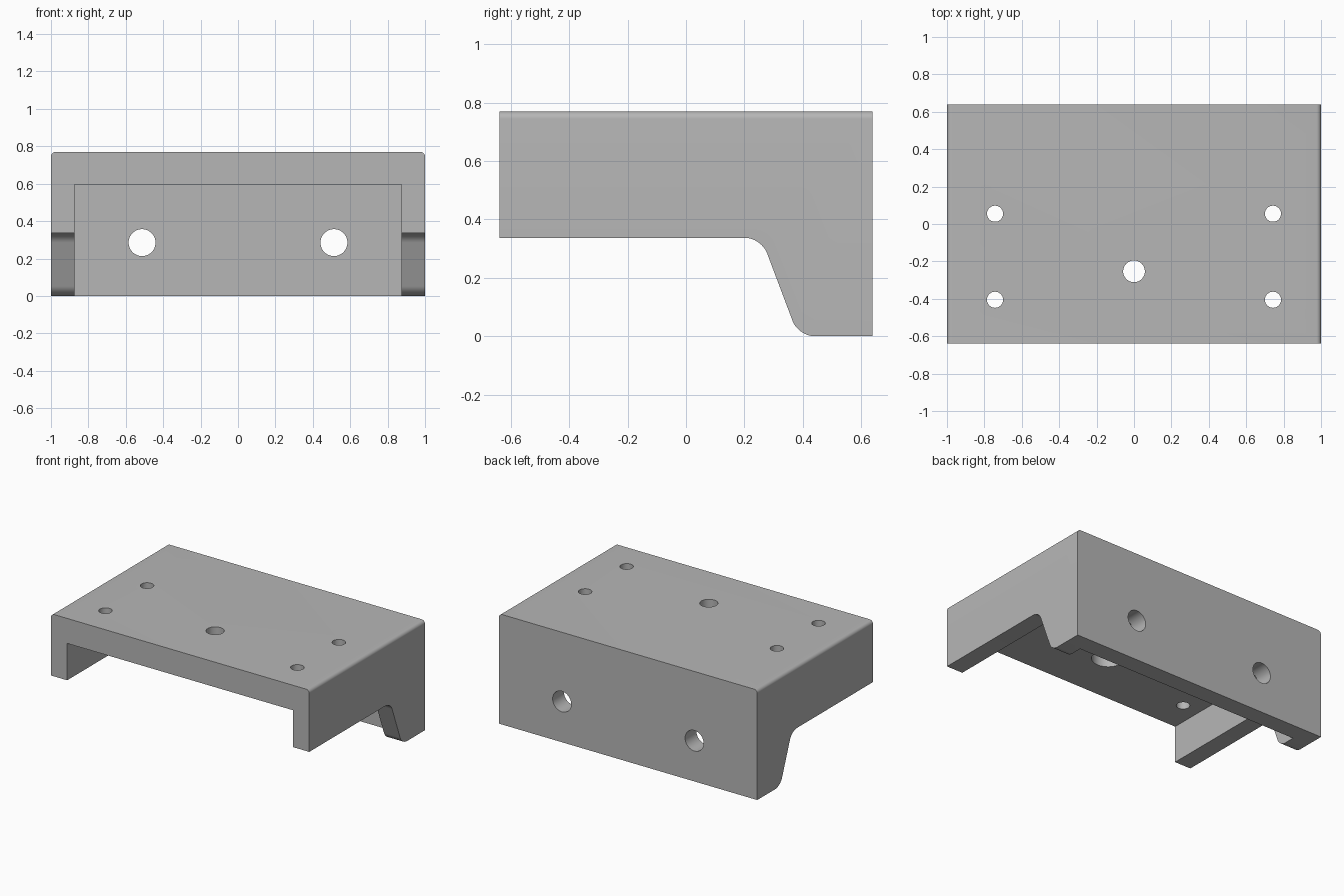
import bpy, bmesh, math
from mathutils import Matrix

cube = bpy.data.objects.get("Cube")
if cube:
    bpy.data.objects.remove(cube, do_unlink=True)

WALL, HALF_Y, TOP = 0.125, 0.64, 0.77
CEILING, SKIRT = 0.595, 0.337

grey = bpy.data.materials.new("machined grey")
grey.use_nodes = True
colour = (0.47, 0.47, 0.47, 1)
grey.diffuse_color = colour
grey.node_tree.nodes["Principled BSDF"].inputs["Base Color"].default_value = colour


def make_object(name, bm):
    bmesh.ops.recalc_face_normals(bm, faces=bm.faces[:])
    mesh = bpy.data.meshes.new(name)
    bm.to_mesh(mesh)
    bm.free()
    mesh.materials.append(grey)
    obj = bpy.data.objects.new(name, mesh)
    bpy.context.collection.objects.link(obj)
    return obj


def round_edges(bm, test, size):
    edges = [e for e in bm.edges if test(*[v.co for v in e.verts])]
    bmesh.ops.bevel(bm, geom=edges, offset=size, segments=8, profile=0.5,
                    affect='EDGES', clamp_overlap=True)


def box_cutter(name, low, high):
    bm = bmesh.new()
    bmesh.ops.create_cube(bm, size=1)
    for v in bm.verts:
        v.co = [b if c > 0 else a for c, a, b in zip(v.co, low, high)]
    return make_object(name, bm)


def hole_cutter(name, radius, centre, length, along_y=False):
    bm = bmesh.new()
    turn = Matrix.Rotation(math.pi / 2 if along_y else 0, 4, 'X')
    bmesh.ops.create_cone(bm, cap_ends=True, segments=48, radius1=radius,
                          radius2=radius, depth=length,
                          matrix=Matrix.Translation(centre) @ turn)
    return make_object(name, bm)


# Body: side profile with the sloped feet, extruded across the width
profile = [(-HALF_Y, SKIRT), (0.258, SKIRT), (0.385, 0), (HALF_Y, 0),
           (HALF_Y, TOP), (-HALF_Y, TOP)]
bm = bmesh.new()
side = bm.faces.new([bm.verts.new((-1, y, z)) for y, z in profile])
extruded = bmesh.ops.extrude_face_region(bm, geom=[side])
for item in extruded["geom"]:
    if isinstance(item, bmesh.types.BMVert):
        item.co.x = 1

# Rounded long top edges, then the fillets at the two ends of each slope
round_edges(bm, lambda a, b: min(a.z, b.z) > TOP - 0.001
            and abs(a.x - b.x) < 0.001, 0.025)
round_edges(bm, lambda a, b: abs(a.x - b.x) > 1.9 and max(a.z, b.z) < 0.4
            and 0.2 < a.y < 0.5, 0.055)
bracket = make_object("mounting_bracket", bm)

# Pocket open to the front and below, leaving two side walls and a back plate
cutters = [box_cutter("pocket_cutter", (WALL - 1, -1, -0.5),
                      (1 - WALL, HALF_Y - WALL, CEILING))]

# Screw holes in the top and back, mirrored left and right
for s in (-1, 1):
    for y in (0.055, -0.405):
        cutters.append(hole_cutter("top_hole_cutter", 0.043, (s * 0.743, y, 0.7), 0.5))
    cutters.append(hole_cutter("back_hole_cutter", 0.072,
                               (s * 0.513, 0.6, 0.285), 0.4, True))

# Centre hole, counterbored from below
cutters.append(hole_cutter("centre_hole_cutter", 0.058, (0, -0.253, 0.7), 0.5))
cutters.append(hole_cutter("counterbore_cutter", 0.105, (0, -0.253, 0.58), 0.2))

bpy.ops.object.select_all(action='DESELECT')
bpy.context.view_layer.objects.active = bracket
bracket.select_set(True)
for cutter in cutters:
    mod = bracket.modifiers.new("cut", 'BOOLEAN')
    mod.operation = 'DIFFERENCE'
    mod.solver = 'EXACT'
    mod.object = cutter
    bpy.ops.object.modifier_apply(modifier=mod.name)
for cutter in cutters:
    bpy.data.objects.remove(cutter, do_unlink=True)

bpy.ops.object.shade_smooth_by_angle(angle=math.radians(30))
